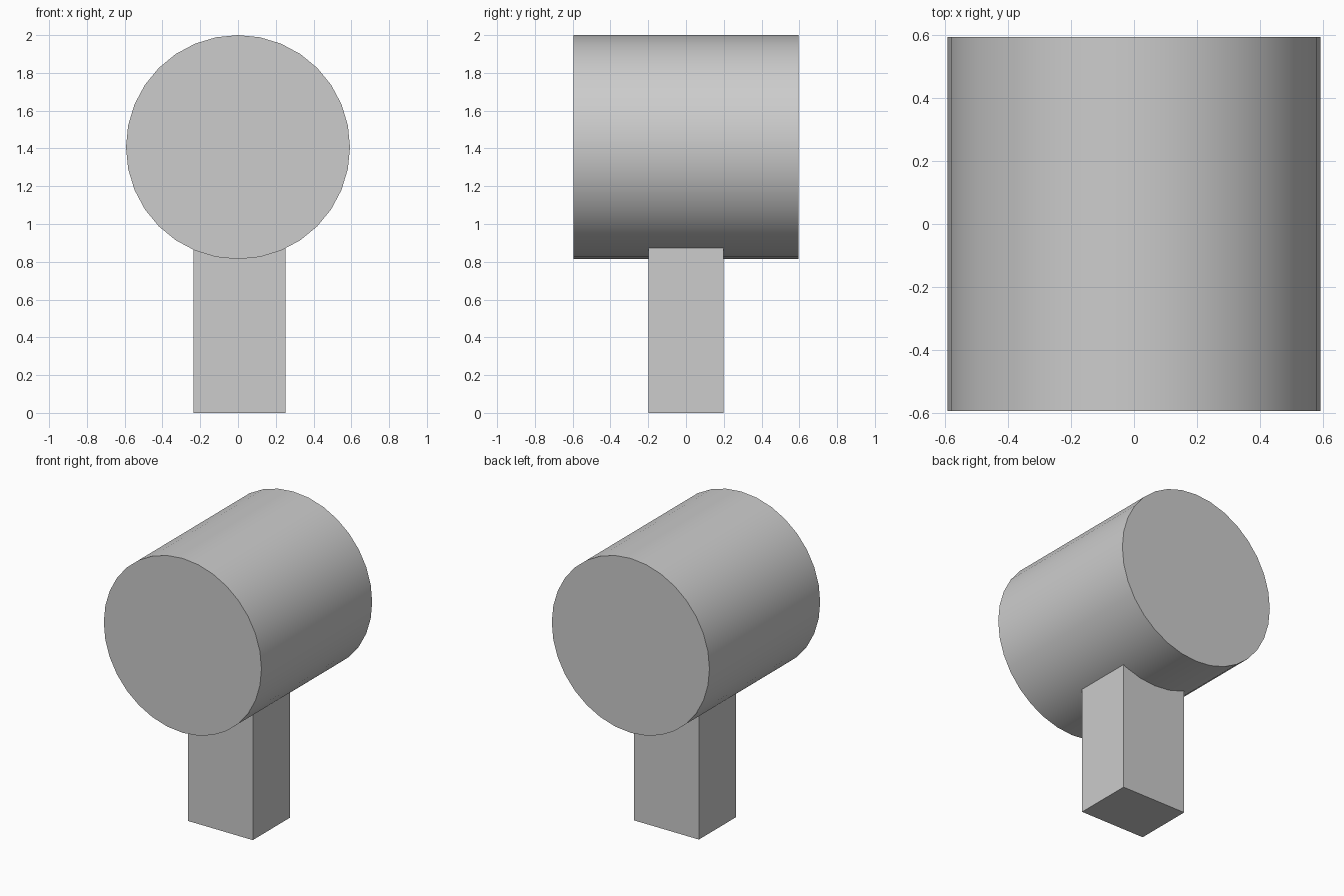
import bpy
import math

default_cube = bpy.data.objects.get("Cube")
if default_cube:
    bpy.data.objects.remove(default_cube, do_unlink=True)

# One plain grey for everything
grey = bpy.data.materials.new("light_grey")
grey.use_nodes = True
colour = (0.604, 0.604, 0.604, 1.0)
grey.diffuse_color = colour
grey.node_tree.nodes["Principled BSDF"].inputs["Base Color"].default_value = colour


def finish(name):
    obj = bpy.context.object
    obj.name = obj.data.name = name
    obj.data.materials.append(grey)
    return obj


# Drum head, lying along y
radius, length = 0.593, 1.19
bpy.ops.mesh.primitive_cylinder_add(
    vertices=32, radius=radius, depth=length,
    location=(0, 0, 2 - radius), rotation=(math.pi / 2, 0, 0))
finish("drum_head")
bpy.ops.object.transform_apply(location=False, rotation=True, scale=False)
bpy.ops.object.shade_smooth_by_angle(angle=math.radians(30))

# Square handle post, reaching up into the drum
post_height = 0.95
bpy.ops.mesh.primitive_cube_add(size=1, location=(0.007, 0, post_height / 2))
post = finish("handle_post")
post.scale = (0.487, 0.398, post_height)
bpy.ops.object.transform_apply(location=False, rotation=False, scale=True)
